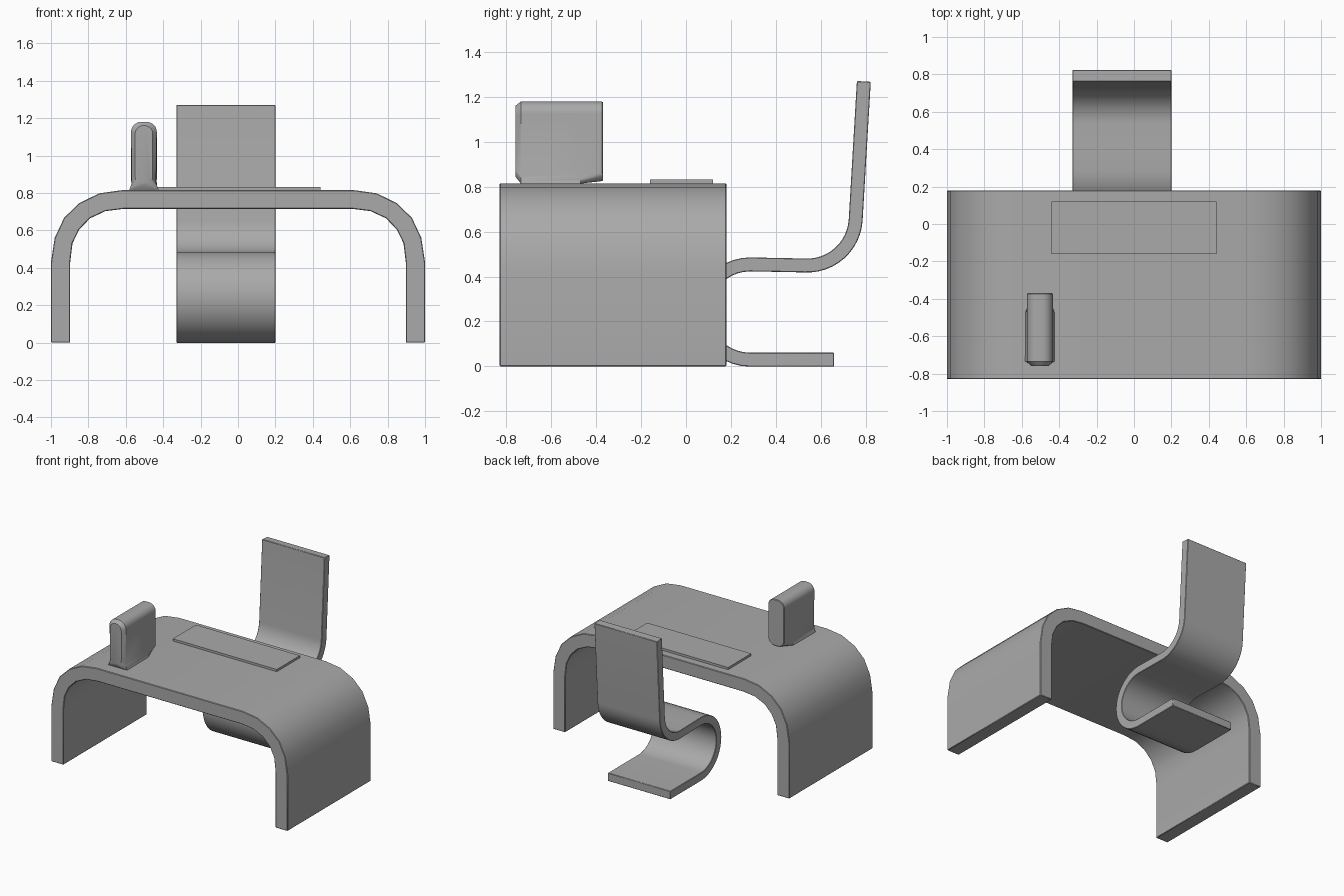
import bpy, bmesh, math
from mathutils import Vector

cube = bpy.data.objects.get("Cube")
if cube:
    bpy.data.objects.remove(cube, do_unlink=True)

GREY = 0.4
mat = bpy.data.materials.new("plain grey")
mat.use_nodes = True
mat.diffuse_color = (GREY, GREY, GREY, 1)
mat.node_tree.nodes["Principled BSDF"].inputs["Base Color"].default_value = (GREY, GREY, GREY, 1)


def loft(name, rings, bevel=0.0, angle=35):
    """Join matching rings of points with quads and cap both ends."""
    bm = bmesh.new()
    loops = [[bm.verts.new(p) for p in ring] for ring in rings]
    count = len(loops[0])
    for a, b in zip(loops, loops[1:]):
        for i in range(count):
            j = (i + 1) % count
            bm.faces.new((a[i], a[j], b[j], b[i]))
    bm.faces.new(loops[0])
    bm.faces.new(loops[-1])
    bmesh.ops.recalc_face_normals(bm, faces=bm.faces)
    mesh = bpy.data.meshes.new(name)
    bm.to_mesh(mesh)
    bm.free()
    mesh.materials.append(mat)
    obj = bpy.data.objects.new(name, mesh)
    bpy.context.collection.objects.link(obj)
    bpy.ops.object.select_all(action='DESELECT')
    obj.select_set(True)
    bpy.context.view_layer.objects.active = obj
    bpy.ops.object.shade_smooth_by_angle(angle=math.radians(angle))
    if bevel:
        mod = obj.modifiers.new("soft_edges", 'BEVEL')
        mod.width = bevel
        mod.segments = 1
        mod.limit_method = 'ANGLE'
        mod.angle_limit = math.radians(50)
    return obj


def arc(cy, cz, r, start, end, steps):
    angles = [math.radians(start + (end - start) * i / steps) for i in range(steps + 1)]
    return [Vector((cy + r * math.cos(a), cz + r * math.sin(a))) for a in angles]


def ribbon(path, thickness):
    """Cross rings of constant thickness along a path, as pairs of offset points."""
    pairs = []
    for i, p in enumerate(path):
        before = (p - path[i - 1]).normalized() if i else None
        after = (path[i + 1] - p).normalized() if i < len(path) - 1 else None
        before, after = before or after, after or before
        t = (before + after).normalized()
        h = thickness / 2 / max(t.dot(before), 0.5)
        n = Vector((-t.y, t.x)) * h
        pairs.append((p + n, p - n))
    return pairs


# Desk: bent arch, mirrored about the middle
outer = [(1, 0), (1, .43), (.98, .56), (.93, .667), (.85, .745), (.742, .798), (.62, .815)]
inner = [(.897, 0), (.897, .43), (.885, .53), (.849, .605), (.79, .665), (.708, .703), (.61, .715)]
half = list(zip(outer, inner))
arch = half + [tuple((-x, z) for x, z in pair) for pair in reversed(half)]
FRONT, BACK = -.83, .18
loft("desk", [[(o[0], FRONT, o[1]), (o[0], BACK, o[1]), (i[0], BACK, i[1]), (i[0], FRONT, i[1])]
              for o, i in arch], bevel=0.004)

# Chair: one S-shaped ribbon from the floor, round the front bend, along the seat, up the back
path = [Vector((.66, .03))]
path += arc(.285, .242, .212, 270, 90, 20)
path += [Vector((.40, .452))]
path += arc(.54, .665, .216, 267, 356, 12)
path += [Vector((.792, 1.269))]
LEFT, RIGHT = .20, -.33
loft("chair", [[(LEFT, *a), (RIGHT, *a), (RIGHT, *b), (LEFT, *b)] for a, b in ribbon(path, .062)],
     bevel=0.003)


# Desk mat: thin slab
def rectangle(x, y0, y1, z):
    return [(-x, y0, z), (x, y0, z), (x, y1, z), (-x, y1, z)]


loft("desk_mat", [rectangle(.44, -.16, .12, z) for z in (.81, .832)])


# Desktop box: rounded upright body with a chamfered front and a flared front foot
def body_ring(y, half_width, bottom, top, radius, flare):
    ring = []
    for sx, sz, start in ((1, 1, 0), (-1, 1, 90), (-1, -1, 180), (1, -1, 270)):
        cx = sx * (half_width - radius)
        cz = top - radius if sz > 0 else bottom + radius
        for p in arc(cx, cz, radius, start, start + 90, 8):
            x, z = p
            if sz < 0 and flare:
                # push the lower corner out into a straight-sided foot
                drop = (cz - z) / radius
                z = bottom + radius * (1 - drop) * .7
                x = sx * (half_width - .004 + (flare + .004) * drop) if abs(p.x) > abs(cx) + .001 else sx * (half_width + flare)
            ring.append((-.503 + x, y, z))
    return ring


loft("desktop_box", [
    body_ring(-.76, .047, .845, 1.16, .044, 0),
    body_ring(-.735, .069, .814, 1.18, .055, .01),
    body_ring(-.47, .069, .814, 1.18, .055, .008),
    body_ring(-.375, .069, .825, 1.18, .055, 0),
    body_ring(-.37, .065, .829, 1.176, .051, 0),
])
